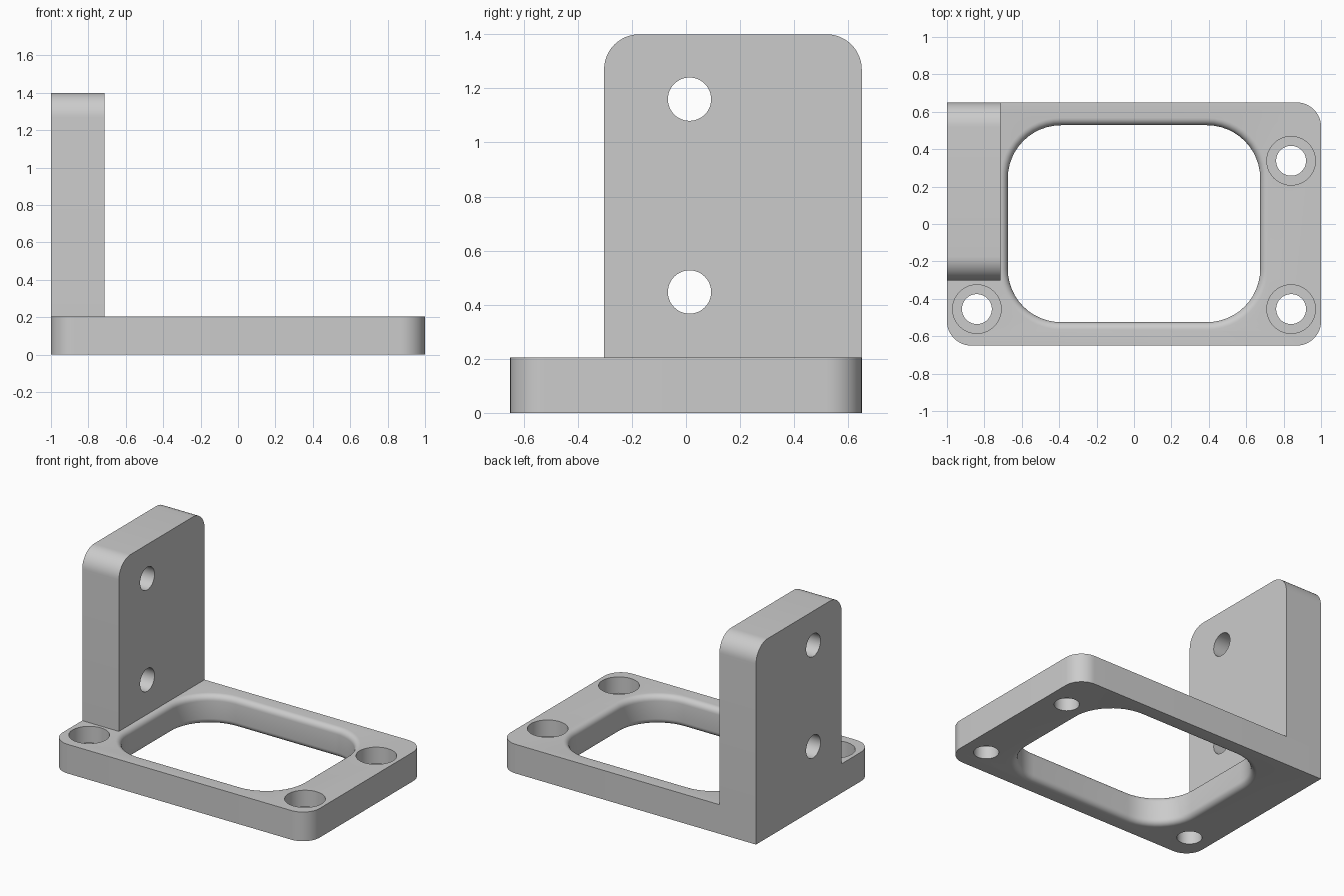
import bpy, bmesh
from math import sin, cos, pi, radians
from mathutils import Matrix

if "Cube" in bpy.data.objects:
    bpy.data.objects.remove(bpy.data.objects["Cube"])

grey = bpy.data.materials.new("light_grey")
grey.use_nodes = True
grey.diffuse_color = (0.6, 0.6, 0.6, 1)
grey.node_tree.nodes["Principled BSDF"].inputs["Base Color"].default_value = (0.6, 0.6, 0.6, 1)


def rounded(x0, x1, y0, y1, radii, steps=12):
    """Rounded rectangle; radii run from the +x +y corner anticlockwise."""
    corners = [(x1, y1, -1, -1), (x0, y1, 1, -1), (x0, y0, 1, 1), (x1, y0, -1, 1)]
    pts = []
    for i, ((x, y, sx, sy), r) in enumerate(zip(corners, radii)):
        for k in range(steps + 1 if r else 1):
            a = (i + k / steps) * pi / 2
            pts.append((x + sx * r + r * cos(a), y + sy * r + r * sin(a)))
    return pts


def circle(x, y, r, n=48):
    return [(x + r * cos(2 * pi * k / n), y + r * sin(2 * pi * k / n)) for k in range(n)]


def loft(name, rings, turn=Matrix()):
    """Closed solid through (outline, height) rings."""
    bm = bmesh.new()
    loops = [[bm.verts.new((x, y, z)) for x, y in pts] for pts, z in rings]
    for a, b in zip(loops, loops[1:]):
        for i in range(len(a)):
            j = (i + 1) % len(a)
            bm.faces.new((a[i], a[j], b[j], b[i]))
    bm.faces.new(loops[0][::-1])
    bm.faces.new(loops[-1])
    bm.transform(turn)
    bmesh.ops.recalc_face_normals(bm, faces=bm.faces)
    mesh = bpy.data.meshes.new(name)
    bm.to_mesh(mesh)
    bm.free()
    mesh.materials.append(grey)
    obj = bpy.data.objects.new(name, mesh)
    bpy.context.collection.objects.link(obj)
    return obj


def cut(target, cutters):
    """Subtract the cutters, apply, remove them and shade the result."""
    bpy.ops.object.select_all(action='DESELECT')
    bpy.context.view_layer.objects.active = target
    target.select_set(True)
    for c in cutters:
        mod = target.modifiers.new("cut", 'BOOLEAN')
        mod.operation, mod.solver, mod.object = 'DIFFERENCE', 'EXACT', c
        bpy.ops.object.modifier_apply(modifier=mod.name)
        bpy.data.objects.remove(c)
    bpy.ops.object.shade_smooth_by_angle(angle=radians(30))


# Base plate, with one square corner under the upright
H = 0.205
outline = rounded(-1, 1, -0.65, 0.65, (0.13, 0, 0.13, 0.13))
base = loft("base_plate", [(outline, 0), (outline, H)])

# Window with rounded-over top and bottom rims
F, OVER = 0.04, 0.02


def window(grow):
    return rounded(-0.675 - grow, 0.675 + grow, -0.525 - grow, 0.528 + grow, [0.285 + grow] * 4)


arc = [(F * (1 - cos(k * pi / 12)), F * (1 - sin(k * pi / 12))) for k in range(7)]
rim = [(grow, H - h) for grow, h in arc]
profile = [(g, H - z) for g, z in reversed(rim)] + rim
profile = [(F, -OVER)] + profile + [(F, H + OVER)]
cutters = [loft("window_cutter", [(window(g), z) for g, z in profile])]

# Counterbored screw holes
SEAT = 0.09
for x, y in ((0.84, 0.338), (0.84, -0.455), (-0.84, -0.455)):
    small, large = circle(x, y, 0.08), circle(x, y, 0.13)
    cutters.append(loft("screw_cutter", [(small, -OVER), (small, SEAT), (large, SEAT), (large, H + OVER)]))
cut(base, cutters)

# Upright: outline drawn in y and z, extruded along x
turn = Matrix(((0, 0, 1, 0), (1, 0, 0, 0), (0, 1, 0, 0), (0, 0, 0, 1)))
side = rounded(-0.303, 0.65, H, 1.4, (0.13, 0.13, 0, 0))
upright = loft("upright", [(side, -1), (side, -0.715)], turn)
holes = []
for z in (0.447, 1.16):
    ring = circle(0.013, z, 0.08)
    holes.append(loft("bolt_cutter", [(ring, -1.1), (ring, -0.6)], turn))
cut(upright, holes)
